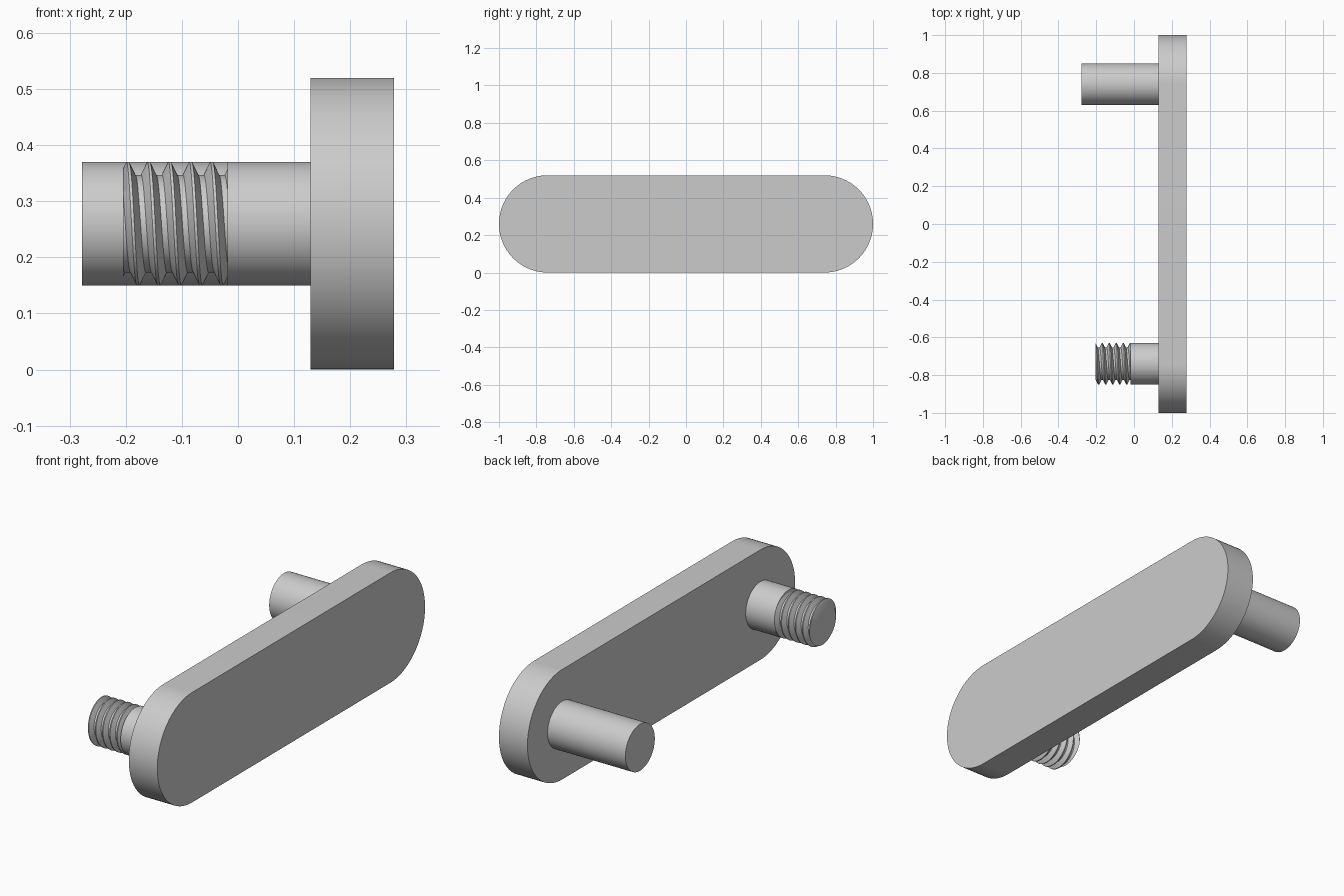
import bpy
import bmesh
import math

cube = bpy.data.objects.get("Cube")
if cube:
    bpy.data.objects.remove(cube, do_unlink=True)

# One plain grey for the whole part
grey = bpy.data.materials.new("light grey")
grey.use_nodes = True
colour = (0.6, 0.6, 0.6, 1)
grey.diffuse_color = colour
grey.node_tree.nodes["Principled BSDF"].inputs["Base Color"].default_value = colour

MID_Z = 0.26        # height of the pin axes and plate centre
PLATE_R = 0.26      # radius of the rounded plate ends
PIN_Y = 1 - PLATE_R
PIN_R = 0.11
INNER_X, OUTER_X = 0.129, 0.278


def finish(name, bm):
    bmesh.ops.remove_doubles(bm, verts=bm.verts, dist=1e-5)
    bmesh.ops.recalc_face_normals(bm, faces=bm.faces)
    mesh = bpy.data.meshes.new(name)
    bm.to_mesh(mesh)
    bm.free()
    mesh.materials.append(grey)
    obj = bpy.data.objects.new(name, mesh)
    bpy.context.collection.objects.link(obj)
    bpy.ops.object.select_all(action="DESELECT")
    obj.select_set(True)
    bpy.context.view_layer.objects.active = obj
    bpy.ops.object.shade_smooth_by_angle(angle=math.radians(30))
    return obj


def prism(name, outline, x0, x1):
    """Extrude a closed (y, z) outline along x."""
    bm = bmesh.new()
    face = bm.faces.new([bm.verts.new((x0, y, z)) for y, z in outline])
    new = bmesh.ops.extrude_face_region(bm, geom=[face], use_keep_orig=True)["geom"]
    moved = [g for g in new if isinstance(g, bmesh.types.BMVert)]
    bmesh.ops.translate(bm, verts=moved, vec=(x1 - x0, 0, 0))
    return finish(name, bm)


def arc(cy, radius, start, sweep, steps):
    angles = [start + sweep * i / steps for i in range(steps + 1)]
    return [(cy + radius * math.cos(a), MID_Z + radius * math.sin(a)) for a in angles]


# Rounded link plate
prism("link_plate",
      arc(PIN_Y, PLATE_R, -math.pi / 2, math.pi, 48)
      + arc(-PIN_Y, PLATE_R, math.pi / 2, math.pi, 48),
      INNER_X, OUTER_X)

# Plain pin and the smooth shoulder of the threaded pin
THREAD_X0, THREAD_X1 = -0.205, -0.019
for name, y, tip in (("plain_pin", PIN_Y, -0.278),
                     ("threaded_pin_shoulder", -PIN_Y, THREAD_X1)):
    prism(name, arc(y, PIN_R, 0, math.tau, 96)[:-1], tip, INNER_X)

# Helical thread: crest and root flats joined by sloping flanks
PITCH = 0.0373
ROOT_R = 0.087
CREST_START = -0.199
PROFILE = ((0, PIN_R), (0.13, PIN_R), (0.43, ROOT_R), (0.7, ROOT_R), (1, PIN_R))
STEPS = 96


def thread_radius(phase):
    phase %= 1
    for (p0, r0), (p1, r1) in zip(PROFILE, PROFILE[1:]):
        if phase <= p1:
            return r0 + (r1 - r0) * (phase - p0) / (p1 - p0)


bm = bmesh.new()
columns = []
for i in range(STEPS + 1):
    turn = i / STEPS
    start = CREST_START + PITCH * (turn - 0.25)
    a = math.tau * turn
    points = [(THREAD_X0, 0)]
    for k in range(-3, 8):
        for p, r in PROFILE[:-1]:
            x = start + PITCH * (k + p)
            if not THREAD_X0 <= x <= THREAD_X1:
                x = min(max(x, THREAD_X0), THREAD_X1)
                r = thread_radius((x - start) / PITCH)
            points.append((x, r))
    points.append((THREAD_X1, 0))
    columns.append([bm.verts.new((x, -PIN_Y + r * math.cos(a), MID_Z + r * math.sin(a)))
                    for x, r in points])
for c0, c1 in zip(columns, columns[1:]):
    for k in range(len(c0) - 1):
        bm.faces.new((c0[k], c0[k + 1], c1[k + 1], c1[k]))
finish("pin_thread", bm)
